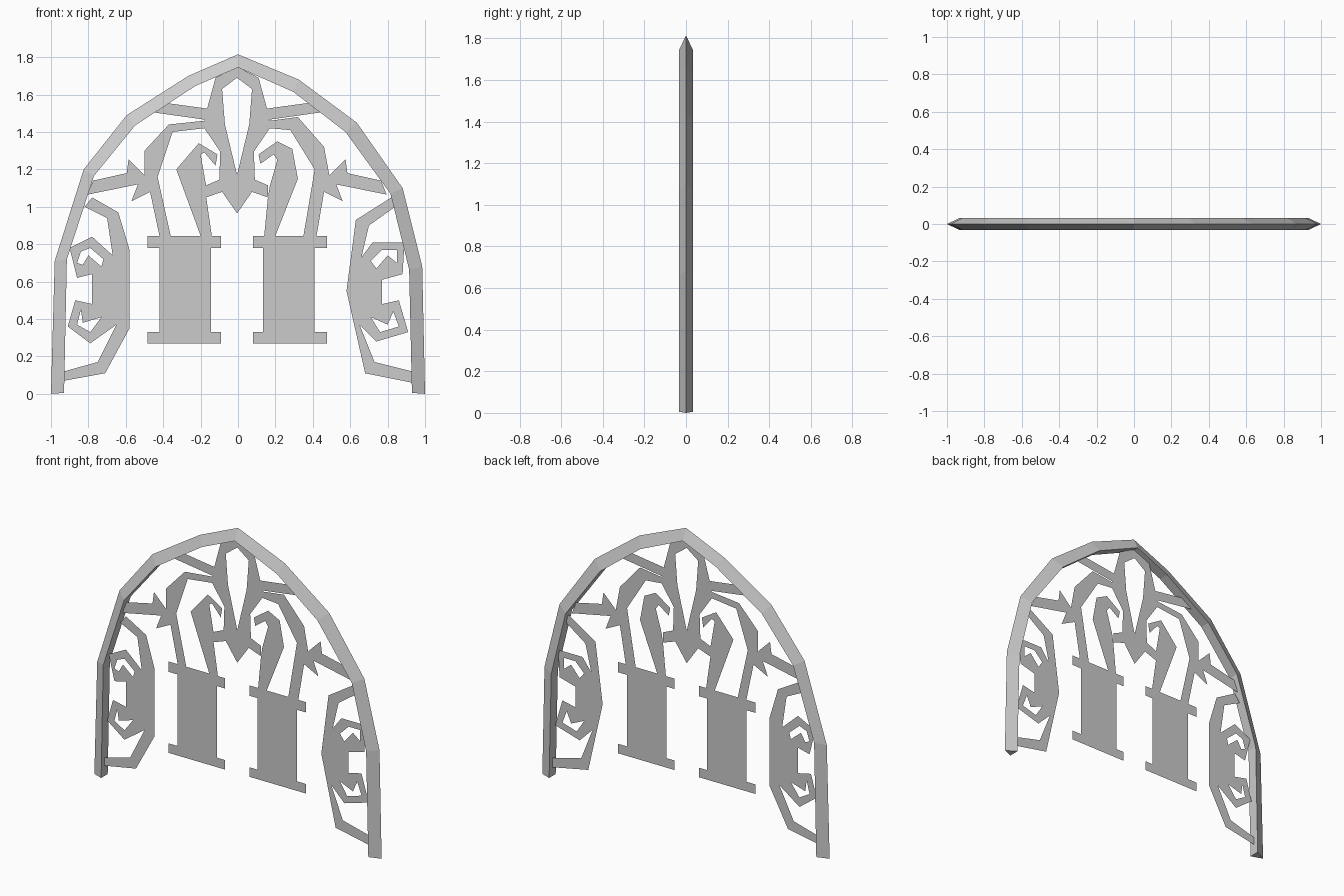
import bpy
import bmesh
from mathutils import Vector
from mathutils.geometry import tessellate_polygon

default_cube = bpy.data.objects.get("Cube")
if default_cube:
    bpy.data.objects.remove(default_cube, do_unlink=True)

# One plain grey for everything
grey = bpy.data.materials.new("plain_grey")
grey.use_nodes = True
colour = (.6, .6, .6, 1)
grey.diffuse_color = colour
grey.node_tree.nodes["Principled BSDF"].inputs["Base Color"].default_value = colour


def make_object(name, bm):
    """Turn a bmesh into a named, flat-shaded object."""
    mesh = bpy.data.meshes.new(name)
    bm.to_mesh(mesh)
    bm.free()
    mesh.materials.append(grey)
    part = bpy.data.objects.new(name, mesh)
    bpy.context.collection.objects.link(part)
    return part


def sheet(name, outline, *holes):
    """Flat cut-out in the x-z plane, with optional holes."""
    loops = [[Vector((x, z, 0)) for x, z in loop] for loop in (outline, *holes)]
    bm = bmesh.new()
    verts = [bm.verts.new((p.x, 0, p.y)) for loop in loops for p in loop]
    for triangle in tessellate_polygon(loops):
        bm.faces.new([verts[index] for index in triangle])
    bmesh.ops.recalc_face_normals(bm, faces=bm.faces[:])
    if bm.faces[:] and sum(face.normal.y for face in bm.faces) > 0:
        bmesh.ops.reverse_faces(bm, faces=bm.faces[:])
    return make_object(name, bm)


def sheet_pair(name, outline, axis=-.005):
    """The same cut-out on both sides of the centre line."""
    for side, sign in (("right", 1), ("left", -1)):
        sheet(side + "_" + name, [(axis + sign * x, z) for x, z in outline])


def rectangle(left, right, bottom, top):
    return [(left, bottom), (right, bottom), (right, top), (left, top)]


# Arch frame: triangular section with its ridge on the outer edge
outer_ridge = [
    (-1, 0), (-.98, .71), (-.825, 1.2), (-.595, 1.49), (-.265, 1.7), (0, 1.815),
    (.325, 1.68), (.635, 1.45), (.88, 1.1), (.985, .68), (1, 0),
]
inner_edge = [
    (-.93, .005), (-.915, .72), (-.77, 1.165), (-.55, 1.435), (-.23, 1.645), (0, 1.745),
    (.295, 1.615), (.575, 1.4), (.815, 1.07), (.915, .665), (.93, .005),
]
half_depth = .033
bm = bmesh.new()
sections = []
for (ox, oz), (ix, iz) in zip(outer_ridge, inner_edge):
    corners = ((ox, 0, oz), (ix, -half_depth, iz), (ix, half_depth, iz))
    sections.append([bm.verts.new(corner) for corner in corners])
for here, there in zip(sections, sections[1:]):
    for k in range(3):
        n = (k + 1) % 3
        bm.faces.new((here[k], here[n], there[n], there[k]))
bm.faces.new(sections[0])
bm.faces.new(sections[-1])
bmesh.ops.recalc_face_normals(bm, faces=bm.faces[:])
make_object("arch_frame", bm)

# Columns with cap and base
sheet_pair("column_cap", rectangle(-.48, -.085, .78, .845))
sheet_pair("column_body", rectangle(-.415, -.14, .33, .78))
sheet_pair("column_base", rectangle(-.48, -.085, .27, .33))

# Central pendant around a pointed opening
sheet_pair("pendant", [
    (0, 1.75), (0, 1.69), (-.08, 1.63), (-.065, 1.44), (0, 1.17), (0, .965),
    (-.08, 1.08), (-.165, 1.05), (-.165, 1.115), (-.095, 1.145), (-.09, 1.295),
    (-.175, 1.42), (-.175, 1.46), (-.16, 1.525), (-.115, 1.69),
])

# Upper arms and leaves that tie the ornament to the frame
sheet_pair("upper_arm", [(-.38, 1.555), (-.16, 1.525), (-.165, 1.465), (-.45, 1.505)])
sheet_pair("leaf_arm", [
    (-.465, 1.08), (-.565, 1.03), (-.53, 1.12), (-.8, 1.065),
    (-.77, 1.14), (-.59, 1.18), (-.58, 1.255), (-.495, 1.17),
])

# Bent stems rising from the columns
sheet("right_stem", [
    (-.18, 1.46), (-.37, 1.44), (-.5, 1.3), (-.5, 1.16), (-.47, 1.08),
    (-.42, .845), (-.36, .845), (-.43, 1.16), (-.35, 1.4), (-.18, 1.42),
])
sheet("left_stem", [
    (.17, 1.46), (.32, 1.48), (.46, 1.32), (.49, 1.16), (.46, 1.08),
    (.42, .845), (.35, .845), (.41, 1.2), (.28, 1.41), (.17, 1.42),
])

# Hooked inner scrolls
sheet("right_scroll", [
    (-.11, 1.28), (-.21, 1.34), (-.33, 1.2), (-.2, .845), (-.14, .845),
    (-.17, 1.05), (-.17, 1.11), (-.2, 1.28), (-.18, 1.29), (-.12, 1.22),
])
sheet("left_scroll", [
    (.11, 1.28), (.21, 1.35), (.29, 1.31), (.32, 1.15), (.2, .845), (.14, .845),
    (.16, 1.05), (.17, 1.11), (.21, 1.25), (.19, 1.28), (.12, 1.23),
])

# Side ornaments with clawed openings
sheet(
    "right_side_ornament",
    [
        (-.82, 1), (-.78, 1.05), (-.64, .97), (-.58, .77), (-.58, .35), (-.71, .11),
        (-.93, .07), (-.93, .12), (-.75, .17), (-.65, .37), (-.79, .27), (-.91, .36),
        (-.87, .5), (-.78, .48), (-.78, .64), (-.86, .62), (-.9, .78), (-.78, .84),
        (-.67, .74), (-.7, .94),
    ],
    [(-.84, .76), (-.79, .78), (-.72, .72), (-.73, .68), (-.8, .74), (-.83, .69), (-.86, .7)],
    [(-.84, .45), (-.83, .38), (-.73, .41), (-.79, .33), (-.86, .37)],
)
sheet(
    "left_side_ornament",
    [
        (.84, 1), (.82, 1.05), (.63, .93), (.58, .55), (.68, .11), (.93, .06),
        (.93, .12), (.73, .17), (.65, .37), (.74, .28), (.91, .33), (.86, .5),
        (.77, .48), (.77, .61), (.88, .64), (.89, .81), (.72, .81), (.66, .73), (.7, .9),
    ],
    [(.77, .77), (.85, .77), (.85, .7), (.8, .74), (.74, .67), (.71, .71)],
    [(.71, .41), (.8, .37), (.83, .44), (.86, .36), (.76, .33)],
)
